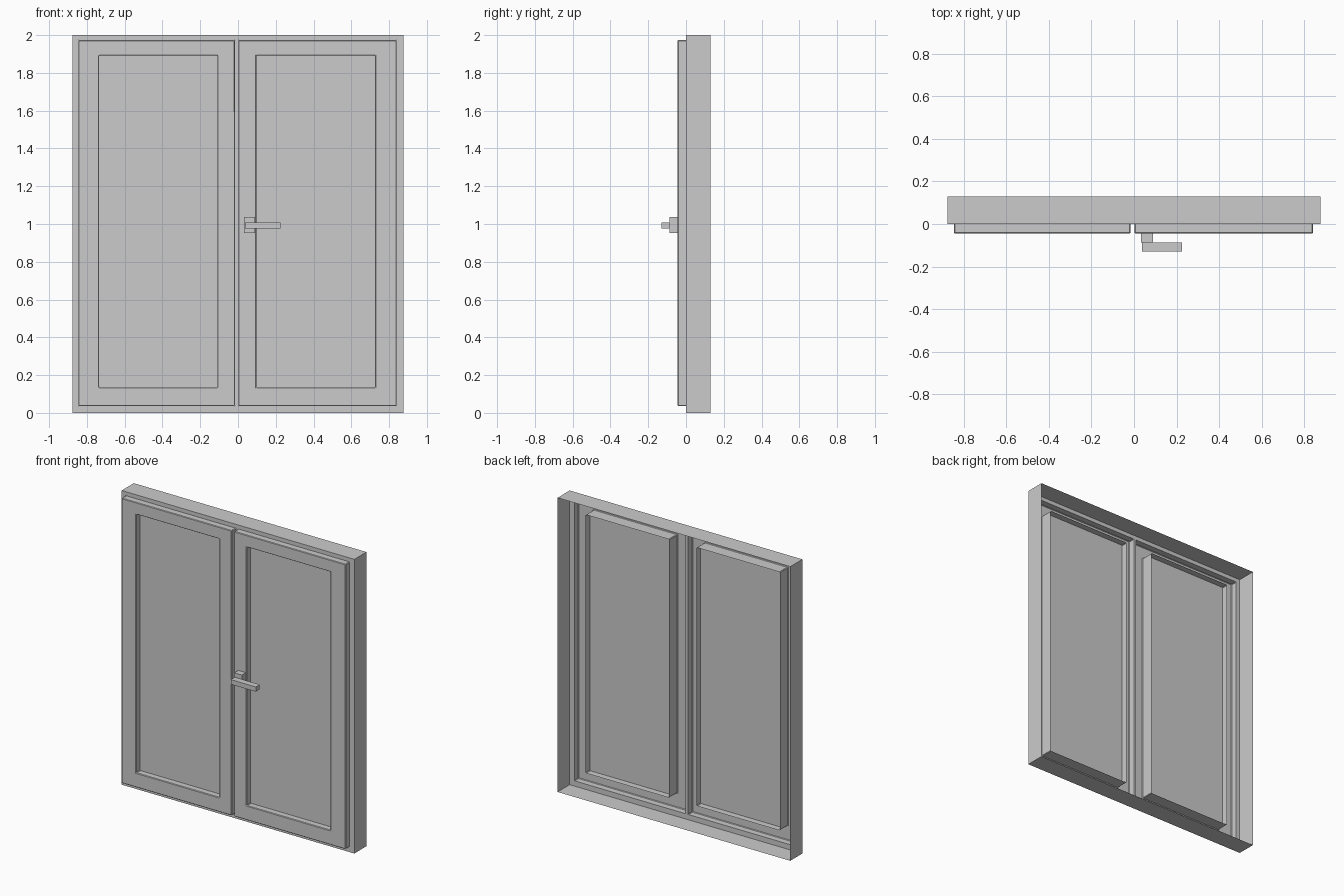
import bpy, bmesh

if "Cube" in bpy.data.objects:
    bpy.data.objects.remove(bpy.data.objects["Cube"])

Z_LEAF = (0.036, 1.973)
Z_PANE = (0.135, 1.892)
LEAVES = {"left": (-0.845, -0.016, -0.735, -0.109),
          "right": (0.002, 0.84, 0.097, 0.725)}


def finish(bm, name, bevel=0):
    mesh = bpy.data.meshes.new(name)
    bm.to_mesh(mesh)
    bm.free()
    ob = bpy.data.objects.new(name, mesh)
    bpy.context.collection.objects.link(ob)
    if bevel:
        mod = ob.modifiers.new("soft_edges", 'BEVEL')
        mod.width, mod.segments = bevel, 1
    return ob


def loop(bm, x0, x1, z0, z1, y):
    return [bm.verts.new((x, y, z)) for x, z in ((x0, z0), (x1, z0), (x1, z1), (x0, z1))]


def bridge(bm, loops):
    for a, b in zip(loops, loops[1:]):
        for i in range(4):
            j = (i + 1) % 4
            bm.faces.new((a[i], a[j], b[j], b[i]))


def box(name, x0, x1, y0, y1, z0, z1):
    bm = bmesh.new()
    back, front = loop(bm, x0, x1, z0, z1, y1), loop(bm, x0, x1, z0, z1, y0)
    bridge(bm, [back, front])
    bm.faces.new(front)
    bm.faces.new(back[::-1])
    return finish(bm, name)


# Outer frame: open-backed shell with a front flange holding two openings
bm = bmesh.new()
bridge(bm, [loop(bm, -0.875, 0.875, 0, 2, y) for y in (0.13, 0)])
xs = [-0.875, -0.845, -0.016, 0.002, 0.84, 0.875]
zs = [0, *Z_LEAF, 2]
for i in range(5):
    for k in range(3):
        if k == 1 and i in (1, 3):
            continue
        bm.faces.new(loop(bm, xs[i], xs[i + 1], zs[k], zs[k + 1], 0))
bmesh.ops.remove_doubles(bm, verts=bm.verts[:], dist=1e-5)
finish(bm, "outer_frame")

for side, (x0, x1, p0, p1) in LEAVES.items():
    # Casement: outer edge, front face, then pane surround running backwards
    bm = bmesh.new()
    bridge(bm, [loop(bm, x0, x1, *Z_LEAF, 0), loop(bm, x0, x1, *Z_LEAF, -0.045),
                loop(bm, p0, p1, *Z_PANE, -0.045), loop(bm, p0, p1, *Z_PANE, 0.042)])
    finish(bm, side + "_casement", 0.004)
    # Pane sheet set halfway through the surround
    bm = bmesh.new()
    bm.faces.new(loop(bm, p0, p1, *Z_PANE, -0.002))
    finish(bm, side + "_pane")

# Handle on the right casement
box("handle_base", 0.033, 0.09, -0.088, -0.045, 0.952, 1.037)
box("handle_lever", 0.037, 0.225, -0.13, -0.088, 0.976, 1.008)
